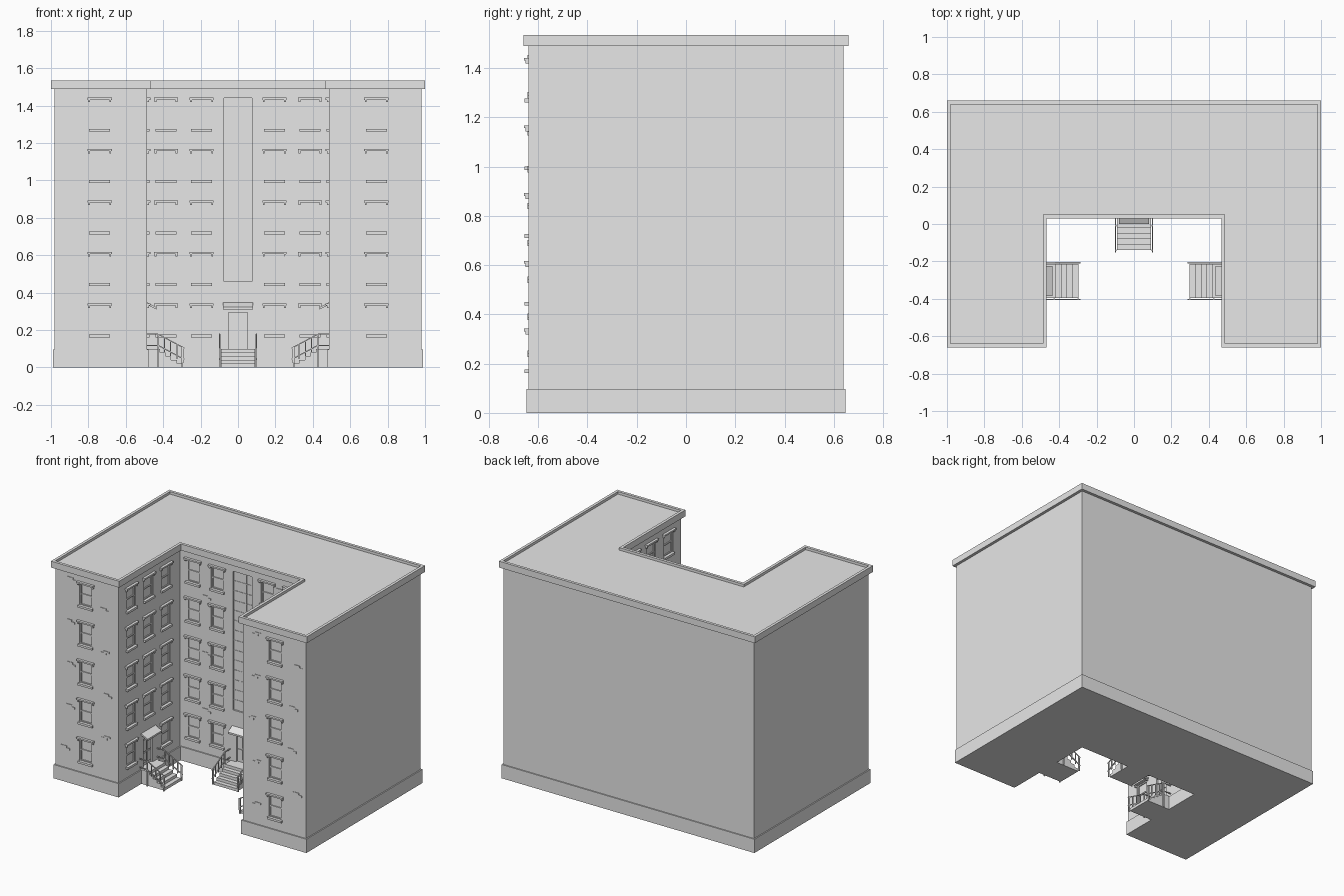
import bpy, bmesh, random
from math import radians
from mathutils import Matrix, Vector

random.seed(4)
if "Cube" in bpy.data.objects:
    bpy.data.objects.remove(bpy.data.objects["Cube"], do_unlink=True)

grey = bpy.data.materials.new("plain_grey")
grey.use_nodes = True
grey.diffuse_color = (0.8, 0.8, 0.8, 1)
grey.node_tree.nodes["Principled BSDF"].inputs["Base Color"].default_value = (0.8, 0.8, 0.8, 1)

HALF_X, HALF_Y, COURT_X, COURT_Y = 0.98, 0.64, 0.487, 0.05
STOREY, FLOORS = 0.275, 5


def finish(bm, name):
    bmesh.ops.recalc_face_normals(bm, faces=bm.faces)
    mesh = bpy.data.meshes.new(name)
    bm.to_mesh(mesh)
    bm.free()
    mesh.materials.append(grey)
    obj = bpy.data.objects.new(name, mesh)
    bpy.context.collection.objects.link(obj)
    return obj


def outline(g):
    """U-shaped plan, grown outward by g."""
    x, y, cx, cy = HALF_X + g, HALF_Y + g, COURT_X - g, COURT_Y - g
    half = [(cx, cy), (cx, -y), (x, -y), (x, y)]
    return half + [(-a, b) for a, b in reversed(half)]


def loft(name, profile):
    """Stack U-shaped loops given as (grow, height) and cap both ends."""
    bm = bmesh.new()
    loops = [[bm.verts.new((x, y, z)) for x, y in outline(g)] for g, z in profile]
    for a, b in zip(loops, loops[1:]):
        for i in range(len(a)):
            j = (i + 1) % len(a)
            bm.faces.new((a[i], a[j], b[j], b[i]))
    bm.faces.new(loops[0])
    bm.faces.new(loops[-1])
    return finish(bm, name)


def box(bm, m, x, y, z, drop=0.0):
    """Box from (min, max) ranges; drop lowers its outer (-y) side."""
    verts = bmesh.ops.create_cube(bm, size=1)["verts"]
    for v in verts:
        lower = drop if v.co.y < 0 else 0
        v.co = m @ Vector((x[v.co.x > 0], y[v.co.y > 0], z[v.co.z > 0] - lower))


def rod(bm, m, p, q, r=0.003):
    p, q = Vector(p), Vector(q)
    d = q - p
    place = m @ Matrix.Translation((p + q) / 2) @ d.to_track_quat("Z", "X").to_matrix().to_4x4()
    box(bm, place, (-r, r), (-r, r), (-d.length / 2, d.length / 2))


def wall(x, y, turn):
    """Wall frame: local x runs along the wall, local -y points outward."""
    return Matrix.Translation((x, y, 0)) @ Matrix.Rotation(radians(turn), 4, "Z")


# Main shell
loft("foundation", [(0.008, 0), (0.008, 0.097), (-0.01, 0.097)])
walls = loft("walls", [(0, 0.09), (0, 1.5)])
loft("parapet_and_roof", [(-0.01, 1.49), (0.02, 1.49), (0.02, 1.535), (0, 1.535), (0, 1.517)])

left_front = wall(0.74, -HALF_Y, 0)
right_front = wall(-0.74, -HALF_Y, 0)
court_back = wall(0, COURT_Y, 0)
right_inner = wall(-COURT_X, -0.305, 90)
left_inner = wall(COURT_X, -0.305, -90)
entrances = {"court": court_back, "right": right_inner, "left": left_inner}

cutter = bmesh.new()
frames, sills, lintels = bmesh.new(), bmesh.new(), bmesh.new()


def window(m, z):
    w, lo, hi = 0.05, z + 0.175, z + 0.33
    mid = (lo + hi) / 2
    box(cutter, m, (-w, w), (-0.02, 0.012), (lo, hi))
    for s in (-1, 1):
        box(frames, m, sorted((s * w, s * (w - 0.009))), (0.004, 0.013), (lo, hi))
        box(lintels, m, sorted((s * 0.062, s * 0.052)), (-0.012, 0.002), (z + 0.318, z + 0.334))
    for a in (lo, mid - 0.004, hi - 0.009):
        box(frames, m, (-w, w), (0.005, 0.013), (a, a + 0.008))
    box(sills, m, (-0.056, 0.056), (-0.015, 0.01), (z + 0.161, z + 0.176))
    box(lintels, m, (-0.065, 0.065), (-0.018, 0.005), (z + 0.331, z + 0.342))


# Windows on every storey, doors taking the middle bay at ground level
for floor in range(FLOORS):
    z = floor * STOREY
    for m in (left_front, right_front):
        window(m, z)
    for u in (-0.385, -0.195, 0.195, 0.385):
        window(court_back @ Matrix.Translation((u, 0, 0)), z)
    for m in (left_inner, right_inner):
        for u in (-0.193, 0, 0.193):
            if floor or u:
                window(m @ Matrix.Translation((u, 0, 0)), z)

# Doors, canopies, steps and railings
for name, m in entrances.items():
    door = bmesh.new()
    box(cutter, m, (-0.058, 0.058), (-0.02, 0.015), (0.1, 0.305))
    for s in (-1, 1):
        box(door, m, sorted((s * 0.058, s * 0.05)), (0.002, 0.016), (0.1, 0.305))
        box(door, m, sorted((s * 0.006, s * 0.042)), (0.01, 0.016), (0.12, 0.19))
        box(door, m, sorted((s * 0.006, s * 0.042)), (0.01, 0.016), (0.2, 0.28))
    box(door, m, (-0.058, 0.058), (0.002, 0.016), (0.295, 0.305))
    finish(door, name + "_door")

    canopy = bmesh.new()
    box(canopy, m, (-0.08, 0.08), (-0.05, 0.003), (0.338, 0.35), 0.028)
    finish(canopy, name + "_canopy")

    steps = bmesh.new()
    for i in range(5):
        box(steps, m, (-0.09, 0.09), (-0.07 - i * 0.03, 0), (0, 0.1 - i * 0.02))
    finish(steps, name + "_steps")

    rails = bmesh.new()
    for x in (-0.098, 0.098):
        for h in (0, 0.06):
            rod(rails, m, (x, 0, 0.118 + h), (x, -0.06, 0.118 + h))
            rod(rails, m, (x, -0.06, 0.118 + h), (x, -0.2, 0.043 + h))
        for i in range(5):
            y, top = -0.06 - i * 0.0335, 0.178 - i * 0.018
            rod(rails, m, (x, y, top - 0.08), (x, y, top))
        for y, top in ((-0.06, 0.18), (-0.19, 0.108)):
            rod(rails, m, (x, y, 0), (x, y, top), 0.004)
    finish(rails, name + "_railings")

# Tall glazed strip above the court door
strip = bmesh.new()
box(cutter, court_back, (-0.075, 0.075), (-0.02, 0.012), (0.46, 1.44))
for x in (-0.025, 0.025):
    box(strip, court_back, (x - 0.002, x + 0.002), (0.009, 0.013), (0.46, 1.44))
for i in range(1, 14):
    z = 0.46 + i * 0.07
    box(strip, court_back, (-0.075, 0.075), (0.009, 0.013), (z - 0.002, z + 0.002))
finish(strip, "stair_window_bars")

finish(frames, "window_frames")
finish(sills, "window_sills")
finish(lintels, "window_lintels")

# Scattered raised bricks
bricks = bmesh.new()


def brick_patch(m, x, z):
    s = random.choice((-1, 1))
    box(bricks, m, (x - 0.022, x + 0.022), (-0.004, 0.002), (z, z + 0.013))
    box(bricks, m, sorted((x, x + s * 0.044)), (-0.004, 0.002), (z - 0.013, z))


for m in (left_front, right_front):
    for i in range(9):
        side = 1 if i % 2 else -1
        brick_patch(m, side * random.uniform(0.12, 0.18), 0.24 + i * 0.15)
for i in range(6):
    brick_patch(court_back, (-0.29, 0.29)[i % 2], 0.4 + i * 0.2)
finish(bricks, "raised_bricks")

# Cut the openings into the walls
holes = finish(cutter, "opening_cutter")
holes.hide_render = True
cut = walls.modifiers.new("openings", "BOOLEAN")
cut.operation, cut.solver, cut.object = "DIFFERENCE", "EXACT", holes
bpy.context.view_layer.objects.active = walls
bpy.ops.object.modifier_apply(modifier=cut.name)
bpy.data.objects.remove(holes, do_unlink=True)
